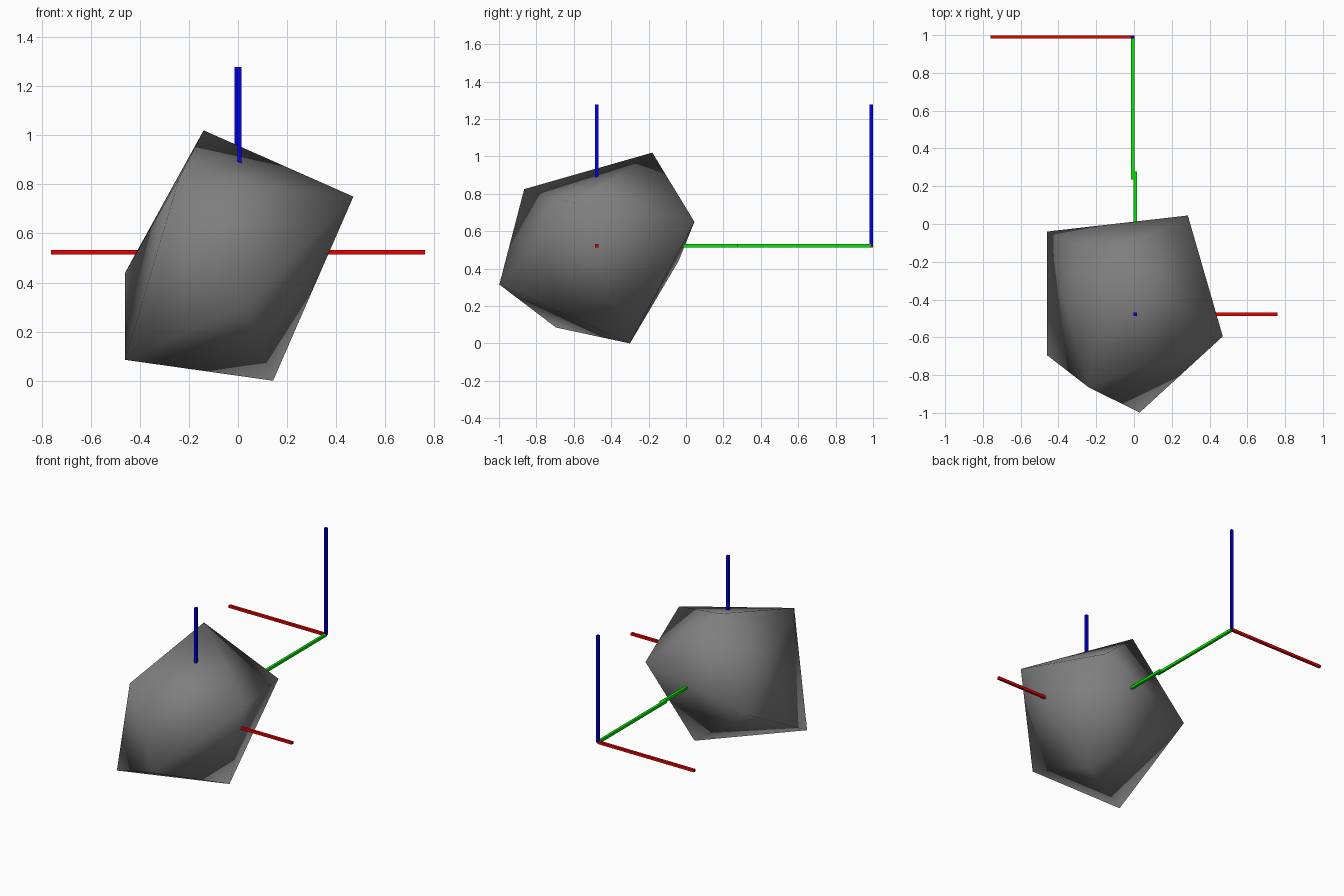
import bpy, bmesh
from mathutils import Vector

if "Cube" in bpy.data.objects:
    bpy.data.objects.remove(bpy.data.objects["Cube"])


def material(name, rgb):
    m = bpy.data.materials.new(name)
    m.diffuse_color = (*rgb, 1)
    m.use_nodes = True
    m.node_tree.nodes["Principled BSDF"].inputs["Base Color"].default_value = m.diffuse_color
    return m


GREY = material("stone grey", (0.21, 0.21, 0.21))
RED = material("axis red", (0.8, 0.0, 0.0))
GREEN = material("axis green", (0.0, 0.8, 0.0))
BLUE = material("axis blue", (0.0, 0.0, 0.8))


def finish(bm, name, mat):
    bmesh.ops.recalc_face_normals(bm, faces=bm.faces)
    me = bpy.data.meshes.new(name)
    bm.to_mesh(me)
    bm.free()
    me.materials.append(mat)
    ob = bpy.data.objects.new(name, me)
    bpy.context.collection.objects.link(ob)
    return ob


# Twelve-sided rock: convex hull of its eight corners, fully smooth shaded
corners = [(-0.14, -0.18, 1.02), (-0.24, -0.865, 0.825), (0.47, -0.595, 0.75),
           (0.285, 0.045, 0.65), (-0.46, -0.695, 0.085), (0.03, -0.998, 0.315),
           (0.143, -0.30, 0.0), (-0.46, -0.04, 0.44)]
bm = bmesh.new()
for c in corners:
    bm.verts.new(c)
bmesh.ops.convex_hull(bm, input=bm.verts)
for f in bm.faces:
    f.smooth = True
finish(bm, "rock", GREY)

LENGTH, WIDTH = 0.755, 0.018


# Thin square bar running from a start point along one direction
def bar(name, start, direction, mat):
    start, direction = Vector(start), Vector(direction)
    bm = bmesh.new()
    bmesh.ops.create_cube(bm, size=1)
    for v in bm.verts:
        for i in range(3):
            v.co[i] *= LENGTH if direction[i] else WIDTH
        v.co += start + direction * LENGTH / 2
    finish(bm, name, mat)


# Two axis markers, the far one turned half round to face the rock
for label, origin, s in (("near", (0.006, -0.478, 0.523), 1),
                         ("far", (-0.006, 0.99, 0.523), -1)):
    bar(label + "_red_axis", origin, (s, 0, 0), RED)
    bar(label + "_green_axis", origin, (0, s, 0), GREEN)
    bar(label + "_blue_axis", origin, (0, 0, 1), BLUE)
